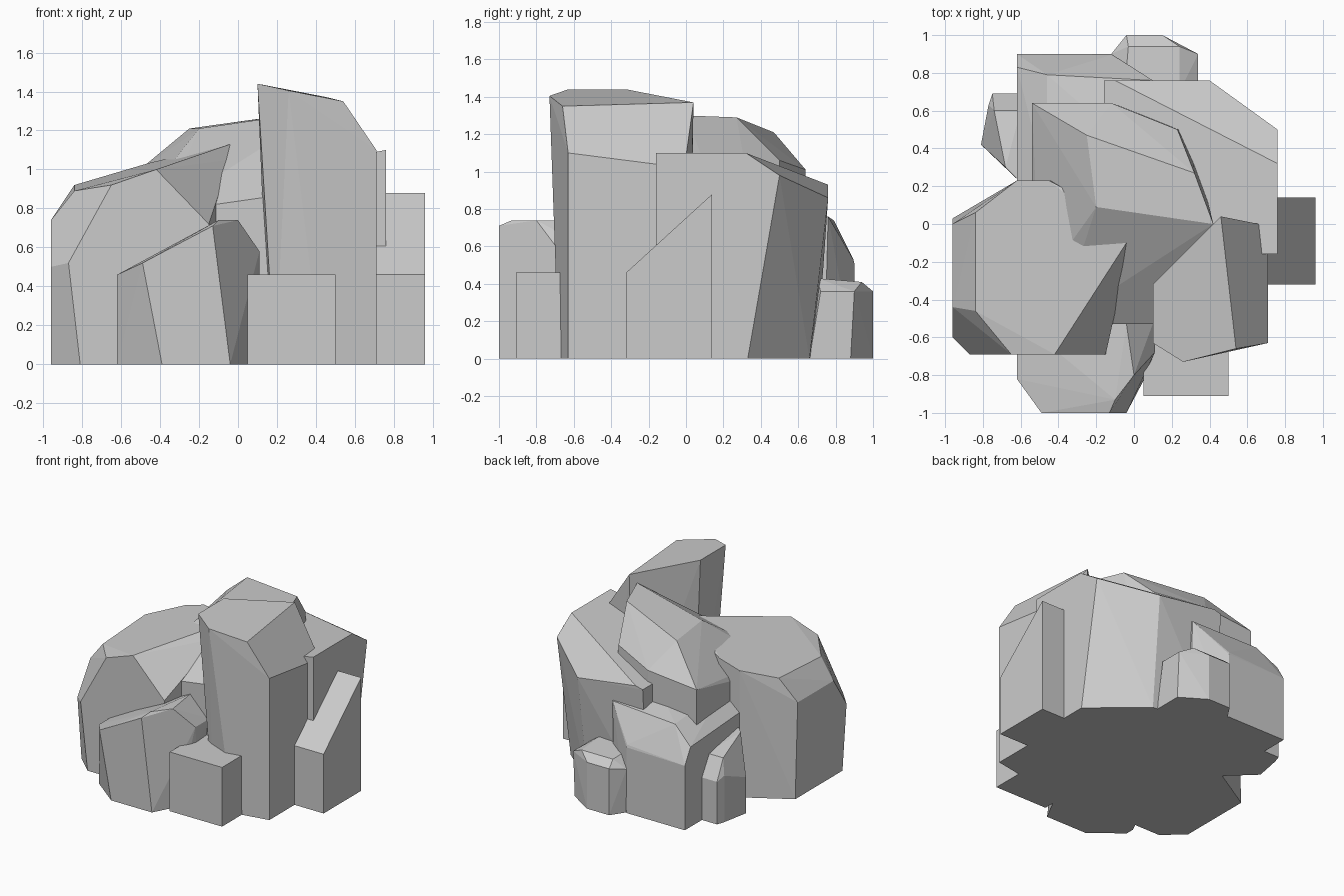
import bpy, bmesh


def rock(name, base, upper):
    """Convex faceted boulder: ground outline (x, y) plus upper corners (x, y, z)."""
    bm = bmesh.new()
    for p in [(x, y, 0) for x, y in base] + upper:
        bm.verts.new(p)
    res = bmesh.ops.convex_hull(bm, input=bm.verts[:])
    loose = [v for v in bm.verts if not v.link_faces]
    bmesh.ops.delete(bm, geom=loose, context='VERTS')
    bmesh.ops.dissolve_limit(bm, angle_limit=0.05, verts=bm.verts[:], edges=bm.edges[:])
    bmesh.ops.recalc_face_normals(bm, faces=bm.faces[:])
    mesh = bpy.data.meshes.new(name)
    bm.to_mesh(mesh)
    bm.free()
    obj = bpy.data.objects.new(name, mesh)
    bpy.context.collection.objects.link(obj)
    return obj


# Broad boulder at the front left
rock("left_boulder",
     [(-.96, .03), (-.96, -.55), (-.81, -.69), (-.15, -.69), (-.04, -.2), (-.04, .1), (-.3, .23), (-.62, .23)],
     [(-.96, .0, .74), (-.96, -.44, .74), (-.96, -.60, .50), (-.87, -.69, .52),
      (-.84, .06, .92), (-.84, -.46, .89), (-.65, -.69, .92), (-.42, -.69, 1.0),
      (-.04, -.10, 1.13), (-.04, -.2, 1.05), (-.15, -.69, .72),
      (-.62, .23, .985), (-.45, .23, 1.035), (-.3, .15, 1.06)])

# High core behind the front rocks
rock("core_boulder",
     [(-.54, .64), (-.54, -.37), (-.4, -.53), (.3, -.53), (.42, 0), (.3, .5), (-.12, .64)],
     [(-.25, .47, 1.21), (-.20, .09, 1.21), (.42, 0, 1.30), (.32, .27, 1.29),
      (-.54, .64, .97), (-.12, .64, 1.01), (.23, .5, 1.06), (-.54, .23, .88),
      (-.5, -.33, .83), (-.4, -.53, .78), (.3, -.53, .88)])

# Large slab at the back right
rock("right_boulder",
     [(.76, -.16), (.76, .33), (.38, .66), (-.16, .7), (-.16, -.16)],
     [(.76, -.16, 1.10), (.76, .32, 1.10), (.76, .50, .98), (.40, .76, .86),
      (-.10, .76, .93), (-.16, .76, .915), (-.16, -.16, .915)])

# Lower boulder at the back left
rock("back_boulder",
     [(-.62, .9), (-.12, .9), (.1, .74), (.1, .3), (-.62, .2)],
     [(-.62, .9, .5), (-.12, .9, .51), (-.12, .895, .53), (.1, .76, .76), (-.46, .79, .74),
      (-.62, .83, .62), (-.62, .2, .66), (-.46, .2, .8), (.1, .3, .85)])

# Tall spire at the front right
rock("tall_spire",
     [(.71, -.63), (.43, -.68), (.19, -.58), (.16, -.32), (.46, .02), (.66, 0), (.71, -.16)],
     [(.10, -.63, 1.44), (.26, -.73, 1.405), (.54, -.66, 1.35), (.46, .04, 1.37),
      (.10, -.32, 1.44), (.71, -.63, 1.10), (.71, -.16, 1.04), (.66, 0, 1.08)])

# Small slanted rock at the front
rock("front_rock",
     [(-.62, -.75), (-.62, -.82), (-.39, -1), (-.04, -1), (.05, -.83), (.05, -.5), (-.5, -.5)],
     [(-.62, -.82, .46), (-.62, -.5, .46), (-.49, -1, .52), (-.13, -1, .71),
      (-.10, -.93, .74), (0, -.80, .74), (-.04, -.53, .74), (.11, -.68, .58),
      (.11, -.5, .58), (.11, -.67, .45)])

# Square block at the front
block = [(.05, -.91), (.50, -.91), (.50, -.5), (.05, -.5)]
rock("front_block", block, [(x, y, .46) for x, y in block])

# Wedge block on the right side
wedge = [(.71, -.32), (.96, -.32), (.96, .14), (.71, .14)]
rock("right_wedge", wedge, [(x, y, .46 if y < 0 else .88) for x, y in wedge])

# Small chipped rock at the back
rock("back_pebble",
     [(-.12, .88), (-.04, 1), (.15, 1), (.34, .88), (.34, .66), (-.1, .66)],
     [(-.12, .9, .34), (-.04, 1, .36), (.15, 1, .36), (-.03, .94, .41), (.24, .94, .41),
      (.24, .7, .43), (-.05, .7, .43), (.34, .90, .36), (.34, .72, .36)])

# Small chipped rock at the left back
rock("left_pebble",
     [(-.81, .42), (-.77, .63), (-.75, .69), (-.6, .69), (-.6, .22)],
     [(-.81, .42, .28), (-.77, .63, .36), (-.75, .69, .33), (-.6, .69, .33),
      (-.74, .6, .48), (-.6, .6, .48), (-.68, .30, .55), (-.6, .22, .55)])
